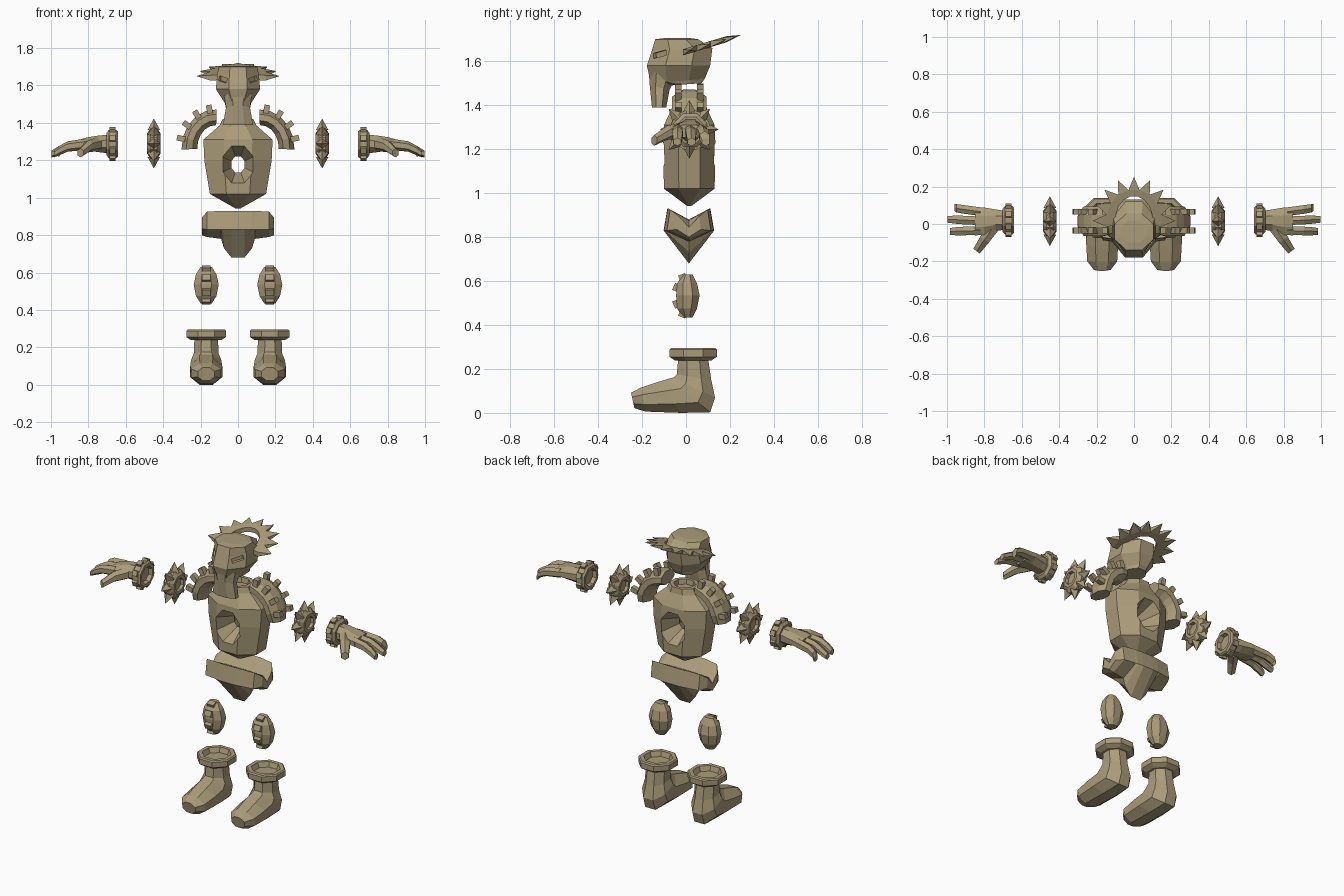
import bpy, bmesh, math
from mathutils import Vector, Matrix

if "Cube" in bpy.data.objects:
    bpy.data.objects.remove(bpy.data.objects["Cube"])

tan = bpy.data.materials.new("tan clay")
tan.diffuse_color = (0.41, 0.335, 0.195, 1)
tan.use_nodes = True
tan.node_tree.nodes["Principled BSDF"].inputs["Base Color"].default_value = tan.diffuse_color
K = 1 / math.cos(math.pi / 8)


def finish(name, bm, mirror=False):
    bmesh.ops.recalc_face_normals(bm, faces=bm.faces[:])
    me = bpy.data.meshes.new(name)
    bm.to_mesh(me)
    bm.free()
    me.materials.append(tan)
    ob = bpy.data.objects.new(name, me)
    bpy.context.collection.objects.link(ob)
    if mirror:
        ob.modifiers.new("mirror", "MIRROR").use_mirror_merge = False
    return ob


def ring(c, u, v, n=8):
    """Closed n-sided loop around c, flats facing u and v."""
    c, u, v = Vector(c), Vector(u), Vector(v)
    k = 1 / math.cos(math.pi / n)
    return [c + (u * math.cos(a) + v * math.sin(a)) * k
            for a in ((i + 0.5) * 2 * math.pi / n for i in range(n))]


def slab(y0, z0, y1, z1, w, x=0):
    """Loop from front point (y0, z0) to back point (y1, z1), half width w."""
    return ring((x, (y0 + y1) / 2, (z0 + z1) / 2), (0, (y0 - y1) / 2, (z0 - z1) / 2), (w, 0, 0))


def disc(x, y, z, ry, rz, n=8):
    return ring((x, y, z), (0, ry, 0), (0, 0, rz), n)


def loft(bm, rings):
    loops = [[bm.verts.new(p) for p in r] for r in rings]
    n = len(loops[0])
    for a, b in zip(loops, loops[1:]):
        for i in range(n):
            j = (i + 1) % n
            bm.faces.new((a[i], a[j], b[j], b[i]))
    bm.faces.new(loops[0])
    bm.faces.new(loops[-1])


def part(name, rings, mirror=False):
    bm = bmesh.new()
    loft(bm, rings)
    return finish(name, bm, mirror)


def place(loc, normal):
    return Matrix.Translation(loc) @ Vector(normal).to_track_quat('Z', 'Y').to_matrix().to_4x4()


def stud(bm, loc, normal, sx, sy, sz):
    bmesh.ops.create_cube(bm, size=1, matrix=place(loc, normal) @ Matrix.Diagonal((sx, sy, sz, 1)))


def cut(ob, cutter):
    cutter.hide_render = True
    cutter.display_type = 'WIRE'
    m = ob.modifiers.new("cut", "BOOLEAN")
    m.operation, m.object, m.solver = 'DIFFERENCE', cutter, 'EXACT'


# Head with cut eye sockets
head = part("head", [slab(-.07, 1.49, .07, 1.50, .062), slab(-.16, 1.50, .085, 1.52, .07),
                     slab(-.178, 1.58, .11, 1.58, .118), slab(-.155, 1.65, .12, 1.66, .112),
                     slab(-.14, 1.70, .055, 1.70, .103), slab(-.10, 1.705, .02, 1.705, .07)])
bm = bmesh.new()
bmesh.ops.create_cube(bm, size=1, matrix=Matrix.Translation((.088, -.125, 1.632))
                      @ Matrix.Rotation(math.radians(50), 4, 'Z')
                      @ Matrix.Rotation(math.radians(-12), 4, 'Y') @ Matrix.Diagonal((.07, .05, .025, 1)))
cut(head, finish("eye_cutter", bm, True))

# Long flat beard
part("beard", [slab(-.17, 1.56, -.05, 1.52, .075), slab(-.165, 1.49, -.075, 1.47, .064),
               slab(-.155, 1.39, -.09, 1.39, .08)])

# Spiked crown round the back of the head
bm = bmesh.new()
N = 9


def arc(t, rx, ry, dz=0):
    a = math.radians(-12 + 204 * t / N)
    x, y = rx * math.cos(a), .02 + ry * math.sin(a)
    return (x, y, 1.645 + .3 * y + dz)


for i in range(N):
    tip = bm.verts.new(arc(i + .5, .222, .232))
    lo, hi = [[bm.verts.new(arc(t, rx, ry, dz)) for t, rx, ry in
               ((i, .1, .13), (i, .15, .165), (i + 1, .15, .165), (i + 1, .1, .13))] for dz in (-.014, .014)]
    for s in (lo, hi):
        bm.faces.new(s)
        bm.faces.new((s[1], tip, s[2]))
    for a, b in ((0, 1), (2, 3), (3, 0)):
        bm.faces.new((lo[a], lo[b], hi[b], hi[a]))
    bm.faces.new((lo[1], tip, hi[1]))
    bm.faces.new((lo[2], hi[2], tip))
finish("spiked_crown", bm)

# Torso with a funnel-shaped hole right through
torso = part("torso", [slab(.005, .942, .025, .942, .012), slab(-.10, 1.02, .13, 1.02, .15),
                       slab(-.105, 1.20, .135, 1.20, .18), slab(-.10, 1.31, .13, 1.31, .185),
                       slab(-.065, 1.385, .095, 1.385, .10), slab(-.06, 1.42, .09, 1.42, .082),
                       slab(-.04, 1.42, .07, 1.42, .06), slab(-.035, 1.39, .065, 1.39, .055)])
cut(torso, part("hole_cutter", [ring((0, y, 1.178), (r, 0, 0), (0, 0, r * 1.2))
                                for y, r in ((-.16, .105), (.015, .036), (.19, .105))]))

# Pelvis, lofted sideways with a notched top and keeled underside
half = [(.193, .055, .895, .835, .80), (.165, .10, .925, .83, .79), (.09, .11, .93, .83, .78),
        (.075, .113, .93, .83, .73), (.035, .115, .93, .83, .68)]


def hip(x, d, top, mid, low):
    return [(x, .013 - d * .85, top), (x, .013, top - .05), (x, .013 + d * .85, top),
            (x, .013 + d, mid), (x, .013, low), (x, .013 - d, mid)]


part("pelvis", [hip(*h) for h in half] + [hip(-h[0], *h[1:]) for h in reversed(half)])

# Knee pads with a column of studs
part("knee_pad", [slab(-.015, .435, .03, .435, .03, .17), slab(-.04, .475, .05, .475, .055, .17),
                  slab(-.045, .535, .062, .535, .067, .17), slab(-.04, .59, .05, .59, .055, .17),
                  slab(-.015, .63, .03, .63, .03, .17)], True)
bm = bmesh.new()
for deg in (-68, -24, 24, 68):
    a = math.radians(deg)
    n = (0, -math.cos(a), math.sin(a))
    stud(bm, (.17, .005 - .052 * math.cos(a), .533 + .09 * math.sin(a)), n, .045, .034, .03)
finish("knee_studs", bm, True)

# Boots with open cuffs
X = .17
part("boot", [slab(-.035, .25, .10, .25, .063, X), slab(-.042, .175, .115, .15, .066, X),
              slab(-.055, .162, .132, .07, .08, X), slab(-.08, .155, .11, .003, .084, X),
              slab(-.13, .14, -.02, 0, .086, X), slab(-.205, .115, -.185, .006, .08, X),
              slab(-.25, .092, -.235, .022, .045, X)], True)
part("boot_cuff", [slab(-.05, .238, .115, .238, .08, X), slab(-.075, .255, .14, .255, .106, X),
                   slab(-.075, .288, .14, .288, .106, X), slab(-.068, .295, .133, .295, .10, X),
                   slab(-.045, .295, .11, .295, .078, X), slab(-.035, .265, .10, .265, .066, X)], True)

# Curved shoulder guards with two rows of studs
guard, bm = [], bmesh.new()
for i in range(6):
    a = math.radians(-2 + 94 * i / 5)
    d = Vector((math.cos(a), 0, math.sin(a)))
    c = Vector((.12 + .14 * d.x, .015, 1.265 + .165 * d.z))
    guard.append(ring(c, d * .042, (0, .078 if 0 < i < 5 else .065, 0)))
part("shoulder_guard", guard, True)
for deg in (14, 36, 58, 80):
    a = math.radians(deg)
    d = Vector((math.cos(a), 0, math.sin(a)))
    for y in (-.035, .065):
        stud(bm, (.12 + .19 * d.x, y, 1.265 + .212 * d.z), d, .03, .03, .045)
finish("shoulder_studs", bm, True)

# Spiked elbow bands
E = [(.432, .035), (.414, .038), (.414, .055), (.432, .08), (.468, .08), (.486, .055), (.486, .038), (.468, .035)]
part("elbow_band", [disc(x, .015, 1.29, r, r) for x, r in E], True)
bm = bmesh.new()
for i in range(8):
    a = i * math.pi / 4
    n = Vector((0, math.cos(a), math.sin(a)))
    bmesh.ops.create_cone(bm, cap_ends=True, segments=4, radius1=.034, radius2=0, depth=.062,
                          matrix=place(Vector((.45, .015, 1.29)) + n * .102, n))
finish("elbow_spikes", bm, True)

# Studded wrist cuffs
W = [(.665, .045), (.642, .05), (.642, .068), (.652, .076), (.69, .076), (.703, .06)]
part("wrist_cuff", [disc(x, .02, 1.287, r, r) for x, r in W], True)
bm = bmesh.new()
for i in range(8):
    a = (i + .5) * math.pi / 4
    n = Vector((0, math.cos(a), math.sin(a)))
    stud(bm, Vector((.671, .02, 1.287)) + n * .078, n, .032, .032, .026)
finish("wrist_studs", bm, True)

# Hands: palm, three drooping fingers and a thumb
part("palm", [disc(.69, .02, 1.287, .05, .05), disc(.74, .02, 1.288, .058, .045),
              disc(.80, .015, 1.288, .073, .036), disc(.85, .015, 1.282, .076, .028)], True)
for name, y0, y1, end in (("index_finger", -.035, -.04, .985), ("middle_finger", .017, .025, .998),
                          ("outer_finger", .066, .09, .96)):
    m = (y0 + y1) / 2
    part(name, [disc(.82, y0, 1.285, .023, .026, 6), disc(.91, m, 1.274, .023, .024, 6),
                disc(.95, (m + y1) / 2, 1.255, .022, .022, 6), disc(end, y1, 1.233, .018, .016, 6)], True)
part("thumb", [ring(c, (r * .8, r * .6, 0), (0, 0, r), 6) for c, r in
               (((.755, -.02, 1.285), .032), ((.80, -.085, 1.275), .028), ((.842, -.145, 1.24), .021))], True)
